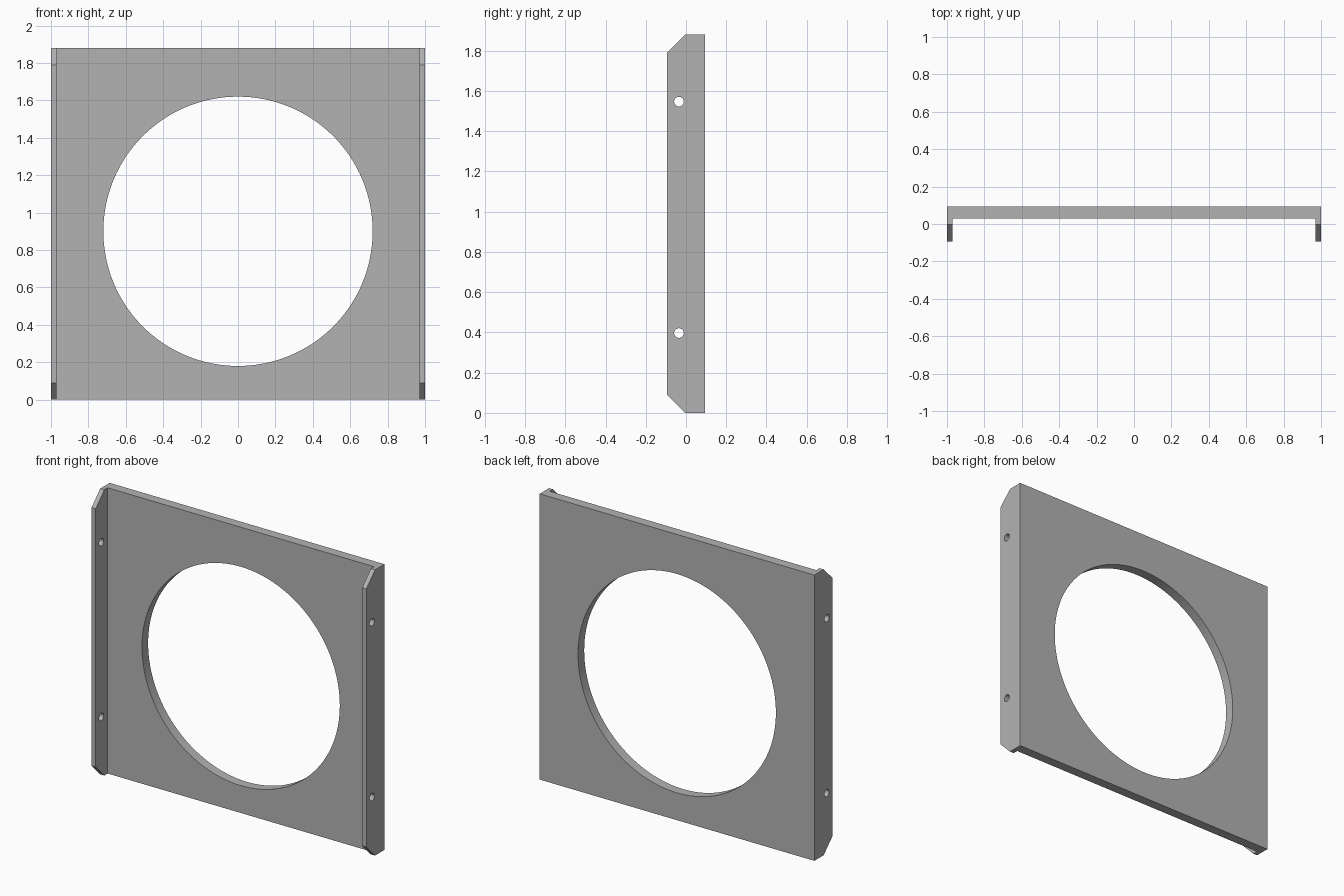
import bpy
import bmesh
from math import pi
from mathutils import Matrix, Vector

if "Cube" in bpy.data.objects:
    bpy.data.objects.remove(bpy.data.objects["Cube"], do_unlink=True)

HEIGHT, HALF_W, HALF_D = 1.88, 1.0, 0.094
SHEET, PLATE_FRONT, CHAMFER = 0.03, 0.03, 0.09

grey = bpy.data.materials.new("plain_grey")
grey.use_nodes = True
colour = (0.45, 0.45, 0.45, 1)
grey.diffuse_color = colour
grey.node_tree.nodes["Principled BSDF"].inputs["Base Color"].default_value = colour


def make_object(name, bm):
    bmesh.ops.recalc_face_normals(bm, faces=bm.faces)
    mesh = bpy.data.meshes.new(name)
    bm.to_mesh(mesh)
    bm.free()
    mesh.materials.append(grey)
    obj = bpy.data.objects.new(name, mesh)
    bpy.context.collection.objects.link(obj)
    return obj


def prism(name, points, direction):
    bm = bmesh.new()
    face = bm.faces.new([bm.verts.new(p) for p in points])
    extruded = bmesh.ops.extrude_face_region(bm, geom=[face])["geom"]
    verts = [v for v in extruded if isinstance(v, bmesh.types.BMVert)]
    bmesh.ops.translate(bm, verts=verts, vec=Vector(direction))
    return make_object(name, bm)


def cylinder(name, centre, radius, length, axis, segments):
    bm = bmesh.new()
    turn = Matrix.Rotation(pi / 2, 4, axis)
    bmesh.ops.create_cone(bm, cap_ends=True, segments=segments, radius1=radius,
                          radius2=radius, depth=length,
                          matrix=Matrix.Translation(centre) @ turn)
    return make_object(name, bm)


# Plate and two side flanges as one folded channel
inner = HALF_W - SHEET
half = [(HALF_W, HALF_D), (HALF_W, -HALF_D), (inner, -HALF_D), (inner, PLATE_FRONT)]
outline = half + [(-x, y) for x, y in reversed(half)]
panel = prism("flanged_panel", [(x, y, 0) for x, y in outline], (0, 0, HEIGHT))

# Large round opening, and bolt holes through both flanges
cutters = [cylinder("opening_cutter", (0, 0.06, 0.9), 0.72, 0.4, 'X', 128)]
for z in (0.397, 1.547):
    cutters.append(cylinder("bolt_hole_cutter", (0, -0.035, z), 0.024, 2.4, 'Y', 32))

# Chamfered front corners of the flanges, bottom and top
for z, inward in ((0, 1), (HEIGHT, -1)):
    reach = 0.05
    corner = [(-1.2, -HALF_D - reach, z + inward * (CHAMFER + reach)),
              (-1.2, -HALF_D + CHAMFER + reach, z - inward * reach),
              (-1.2, -HALF_D - reach, z - inward * reach)]
    cutters.append(prism("chamfer_cutter", corner, (2.4, 0, 0)))

for cutter in cutters:
    cutter.hide_render = True
    mod = panel.modifiers.new(cutter.name, 'BOOLEAN')
    mod.operation = 'DIFFERENCE'
    mod.solver = 'EXACT'
    mod.object = cutter

# Bake the cuts and drop the cutters
graph = bpy.context.evaluated_depsgraph_get()
panel_mesh = bpy.data.meshes.new_from_object(panel.evaluated_get(graph))
panel.modifiers.clear()
panel.data = panel_mesh
for cutter in cutters:
    bpy.data.objects.remove(cutter, do_unlink=True)

bpy.ops.object.select_all(action='DESELECT')
panel.select_set(True)
bpy.context.view_layer.objects.active = panel
bpy.ops.object.shade_smooth_by_angle(angle=pi / 6)
